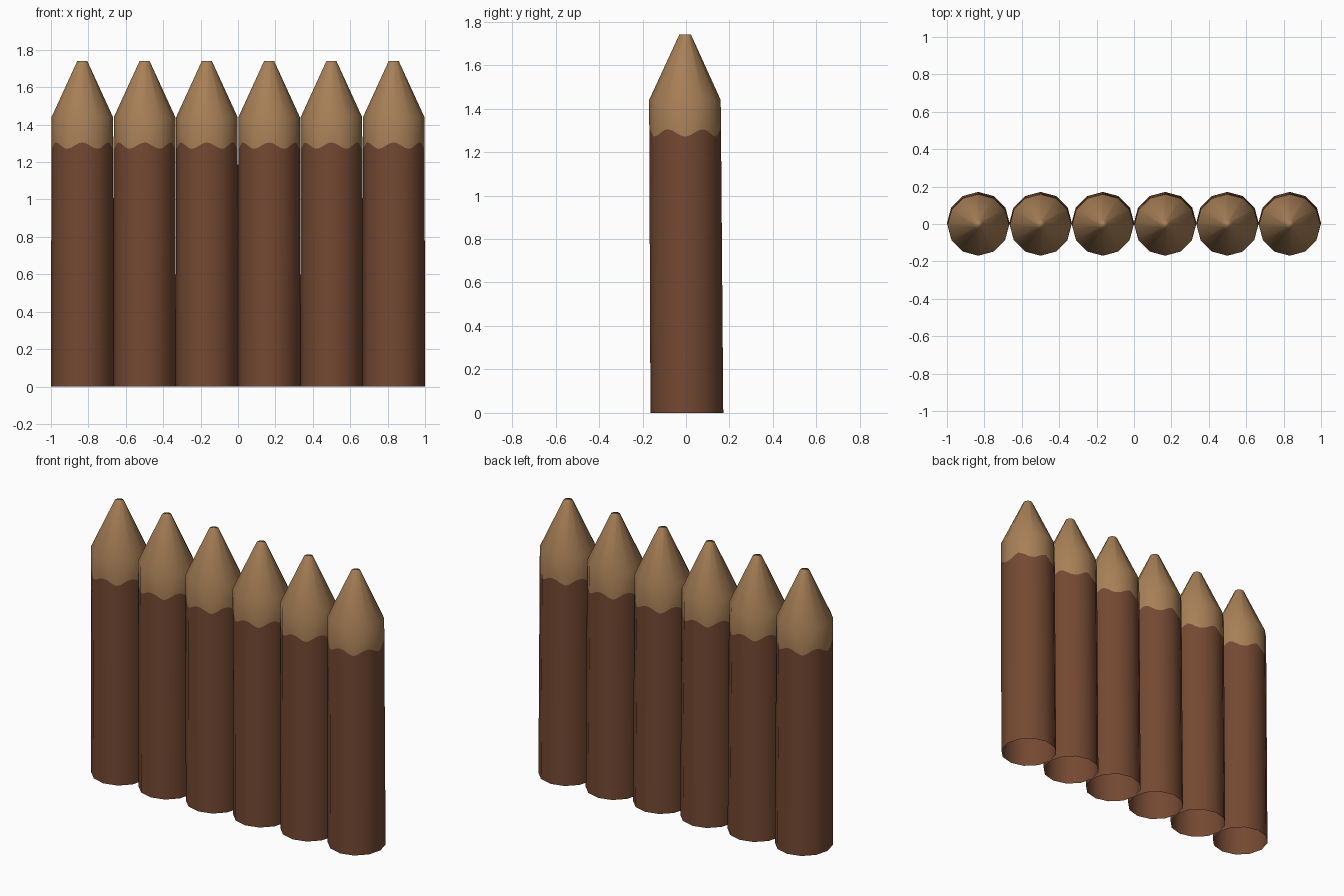
import bpy, bmesh, math
from mathutils import Vector

if "Cube" in bpy.data.objects:
    bpy.data.objects.remove(bpy.data.objects["Cube"])

SIDES, SUB = 12, 4
BASE_Z, SHOULDER_Z, TIP_Z = 0.0, 1.44, 1.74


def material(name, rgb):
    m = bpy.data.materials.new(name)
    m.diffuse_color = (*rgb, 1)
    m.use_nodes = True
    m.node_tree.nodes["Principled BSDF"].inputs["Base Color"].default_value = m.diffuse_color
    return m


bark = material("dark_brown_bark", (0.175, 0.066, 0.032))
wood = material("cut_tan_wood", (0.39, 0.215, 0.095))


def corner(i, r, z, dy):
    a = -math.pi / 2 + math.tau * i / SIDES
    return Vector((r * math.cos(a), r * math.sin(a) + dy, z))


def stake_mesh():
    bm = bmesh.new()

    def ring(r, z, dy):
        return [bm.verts.new(corner(i, r, z, dy)) for i in range(SIDES)]

    base = ring(0.1675, BASE_Z, 0.004)
    shoulder = ring(0.1645, SHOULDER_Z, -0.005)
    tip = ring(0.027, TIP_Z, -0.004)
    # wavy bark line, following the flat sides of the stake
    wave = []
    for i in range(SIDES):
        a, b = corner(i, 0.165, 0, -0.004), corner(i + 1, 0.165, 0, -0.004)
        for k in range(SUB):
            p = a.lerp(b, k / SUB)
            p.z = 1.288 + 0.017 * math.cos(math.pi * (i + k / SUB))
            wave.append(bm.verts.new(p))
    for i in range(SIDES):
        j = (i + 1) % SIDES
        edge = [wave[(i * SUB + k) % len(wave)] for k in range(SUB + 1)]
        bm.faces.new([base[i], base[j]] + edge[::-1]).material_index = 0
        bm.faces.new(edge + [shoulder[j], shoulder[i]]).material_index = 1
        bm.faces.new([shoulder[i], shoulder[j], tip[j], tip[i]]).material_index = 1
    bm.faces.new(tip).material_index = 1
    for f in bm.faces:
        f.smooth = True
    me = bpy.data.meshes.new("stake")
    bm.to_mesh(me)
    bm.free()
    me.materials.append(bark)
    me.materials.append(wood)
    # round shading around the stake
    normals = []
    for v in me.vertices:
        up = 0.0 if v.co.z < 1.4 else (0.22 if v.co.z < 1.5 else 0.6)
        n = Vector((v.co.x, v.co.y, 0)).normalized()
        normals.append((n + Vector((0, 0, up))).normalized())
    me.normals_split_custom_set_from_vertices(normals)
    return me


# row of six identical stakes
mesh = stake_mesh()
for n in range(6):
    ob = bpy.data.objects.new(f"fence_stake_{n + 1}", mesh)
    ob.location.x = (n - 2.5) * 0.333
    bpy.context.collection.objects.link(ob)
